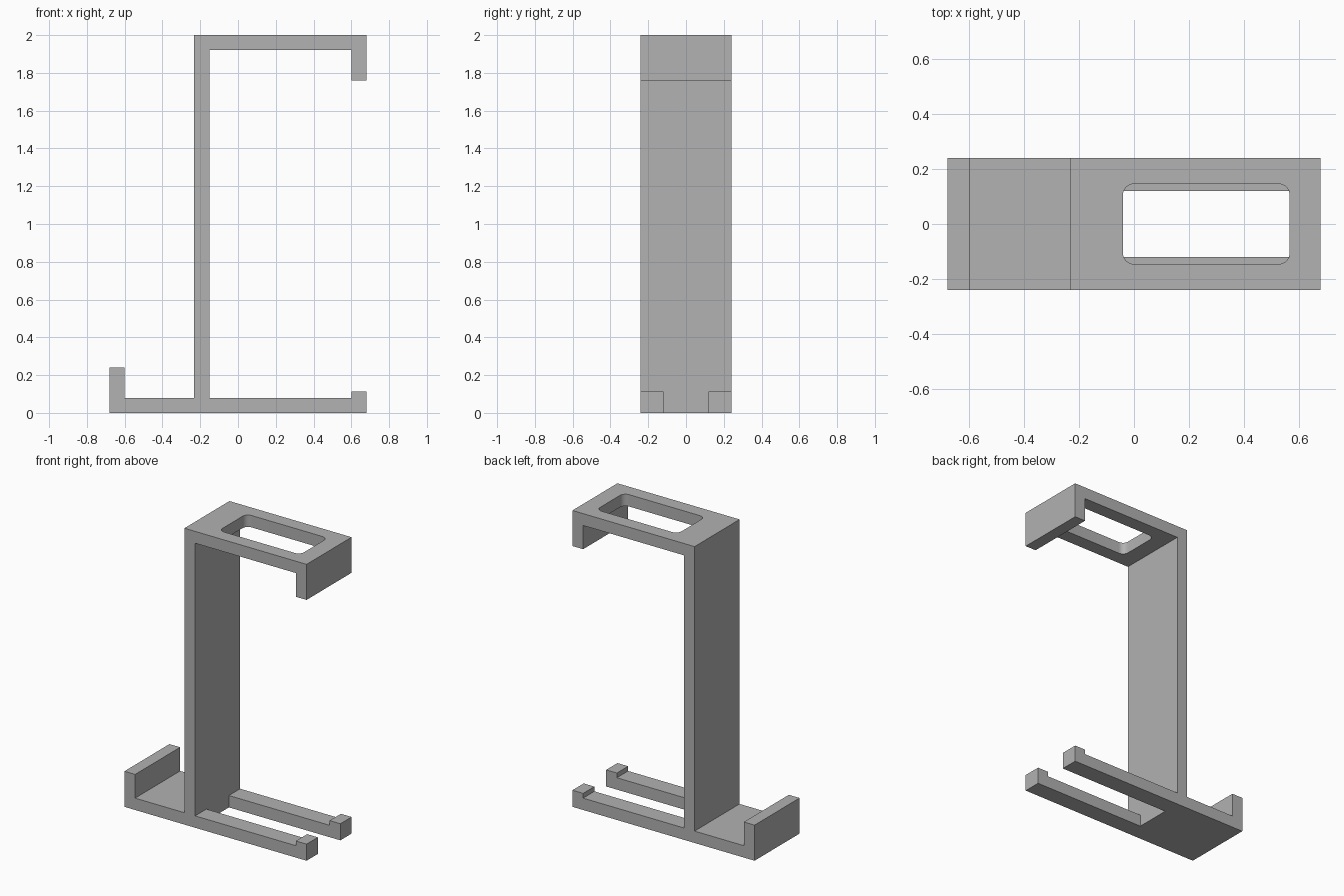
import bpy
import bmesh
from math import cos, sin, pi, radians

if "Cube" in bpy.data.objects:
    bpy.data.objects.remove(bpy.data.objects["Cube"], do_unlink=True)

# Shared dimensions
T = 0.08            # plate thickness
END = 0.68          # half length
HALF = 0.24         # half depth
POST = -0.152       # inner face of the upright

grey = bpy.data.materials.new("plain_grey")
grey.use_nodes = True
colour = (0.445, 0.445, 0.445, 1)
grey.diffuse_color = colour
grey.node_tree.nodes["Principled BSDF"].inputs["Base Color"].default_value = colour


def prism(name, outline, direction):
    """Extrude a closed outline of 3D points along a direction."""
    bm = bmesh.new()
    face = bm.faces.new([bm.verts.new(p) for p in outline])
    new = bmesh.ops.extrude_face_region(bm, geom=[face])["geom"]
    bmesh.ops.translate(bm, vec=direction,
                        verts=[v for v in new if isinstance(v, bmesh.types.BMVert)])
    bmesh.ops.recalc_face_normals(bm, faces=bm.faces)
    mesh = bpy.data.meshes.new(name)
    bm.to_mesh(mesh)
    bm.free()
    mesh.materials.append(grey)
    obj = bpy.data.objects.new(name, mesh)
    bpy.context.collection.objects.link(obj)
    return obj


def rounded_rect(x0, x1, half, radius, z, steps=8):
    """Outline of a rounded rectangle lying flat at height z."""
    corners = [(x1 - radius, half - radius), (x0 + radius, half - radius),
               (x0 + radius, radius - half), (x1 - radius, radius - half)]
    return [(cx + radius * cos(a), cy + radius * sin(a), z)
            for i, (cx, cy) in enumerate(corners)
            for a in [(i + s / steps) * pi / 2 for s in range(steps + 1)]]


def cut(target, cutter):
    cutter.hide_render = True
    mod = target.modifiers.new("cut", "BOOLEAN")
    mod.operation = "DIFFERENCE"
    mod.solver = "EXACT"
    mod.object = cutter
    bpy.ops.object.select_all(action="DESELECT")
    bpy.context.view_layer.objects.active = target
    target.select_set(True)
    bpy.ops.object.modifier_apply(modifier=mod.name)
    bpy.data.objects.remove(cutter, do_unlink=True)


# Side profile: base with front lip, upright, top shelf with hook, forked foot
profile = [
    (-END, 0), (END, 0), (END, 0.112), (END - T, 0.112), (END - T, T),
    (POST, T), (POST, 2 - T), (END - T, 2 - T), (END - T, 1.76), (END, 1.76),
    (END, 2), (POST - T, 2), (POST - T, T), (T - END, T), (T - END, 0.24),
    (-END, 0.24),
]
stand = prism("stand_frame", [(x, -HALF, z) for x, z in profile], (0, 2 * HALF, 0))

# Slot that splits the foot into two prongs
slot = [(POST, -0.12, -0.1), (1, -0.12, -0.1), (1, 0.12, -0.1), (POST, 0.12, -0.1)]
cut(stand, prism("slot_cutter", slot, (0, 0, 0.4)))

# Rounded window in the top shelf
window = rounded_rect(-0.04, 0.567, 0.146, 0.04, 1.85)
cut(stand, prism("window_cutter", window, (0, 0, 0.3)))

bpy.ops.object.shade_smooth_by_angle(angle=radians(30))
